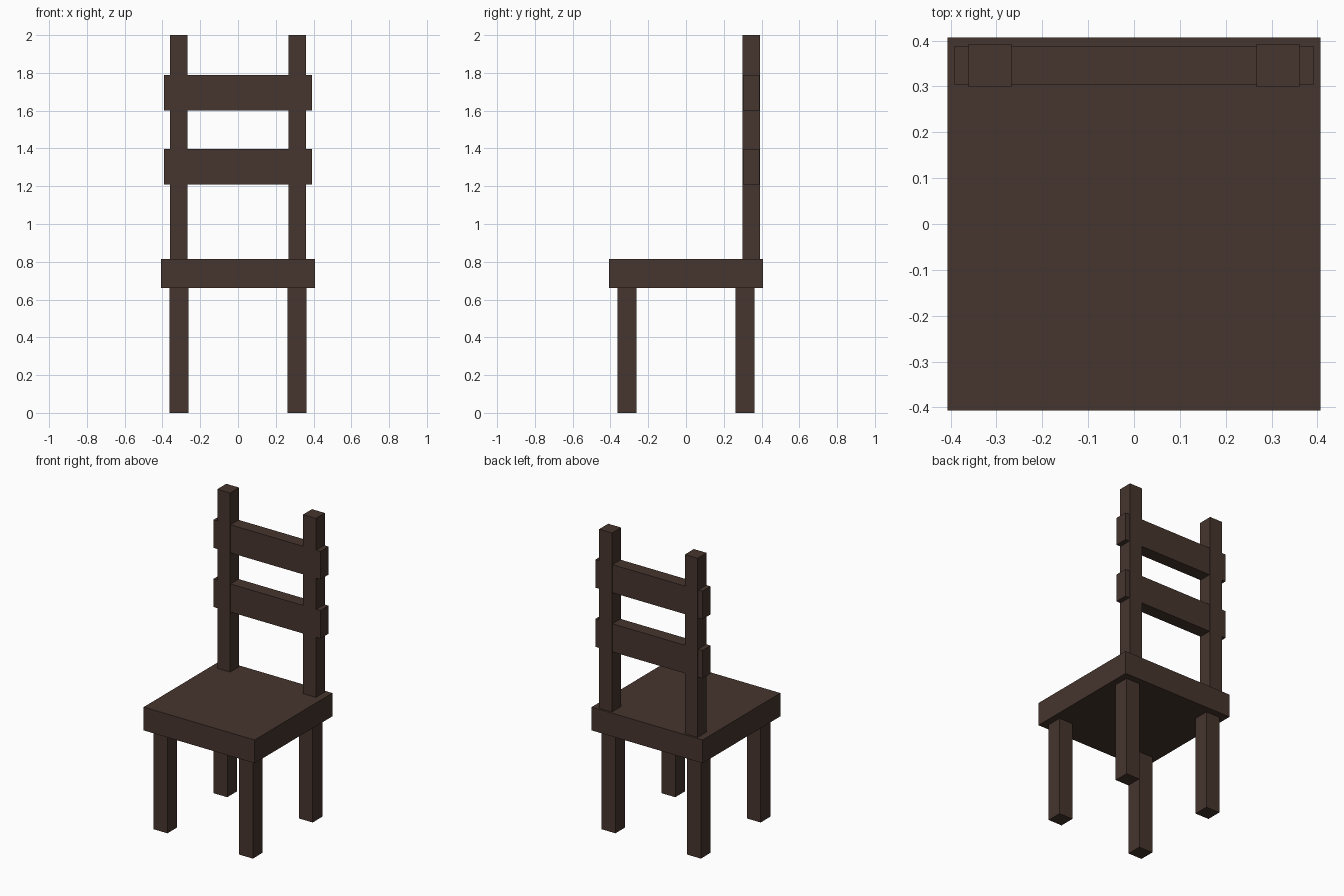
import bpy

if "Cube" in bpy.data.objects:
    bpy.data.objects.remove(bpy.data.objects["Cube"])

wood = bpy.data.materials.new("dark brown wood")
wood.diffuse_color = (0.061, 0.035, 0.026, 1.0)
wood.use_nodes = True
wood.node_tree.nodes["Principled BSDF"].inputs["Base Color"].default_value = wood.diffuse_color


def box(name, lo, hi):
    """Axis-aligned box between two corners."""
    centre = [(a + b) / 2 for a, b in zip(lo, hi)]
    bpy.ops.mesh.primitive_cube_add(size=1, location=centre)
    ob = bpy.context.object
    ob.name = name
    ob.scale = [b - a for a, b in zip(lo, hi)]
    bpy.ops.object.transform_apply(location=False, rotation=False, scale=True)
    ob.data.materials.append(wood)
    return ob


SEAT_BOTTOM, SEAT_TOP = 0.66, 0.814

# Seat slab
box("seat", (-0.407, -0.407, SEAT_BOTTOM), (0.407, 0.407, SEAT_TOP))

for side, sx in (("left", -1), ("right", 1)):
    # Legs, front and back
    for end, sy in (("front", -1), ("back", 1)):
        x, y, r = sx * 0.313, sy * 0.313, 0.0505
        box(f"{end}_leg_{side}", (x - r, y - r, 0), (x + r, y + r, SEAT_BOTTOM))
    # Back posts
    x, r = sx * 0.314, 0.047
    box(f"back_post_{side}", (x - r, 0.299, SEAT_TOP), (x + r, 0.393, 2.0))

# Back slats, a little thinner than the posts and poking out at the sides
for name, z in (("lower", 1.303), ("upper", 1.695)):
    box(f"{name}_back_slat", (-0.392, 0.303, z - 0.093), (0.392, 0.388, z + 0.093))
